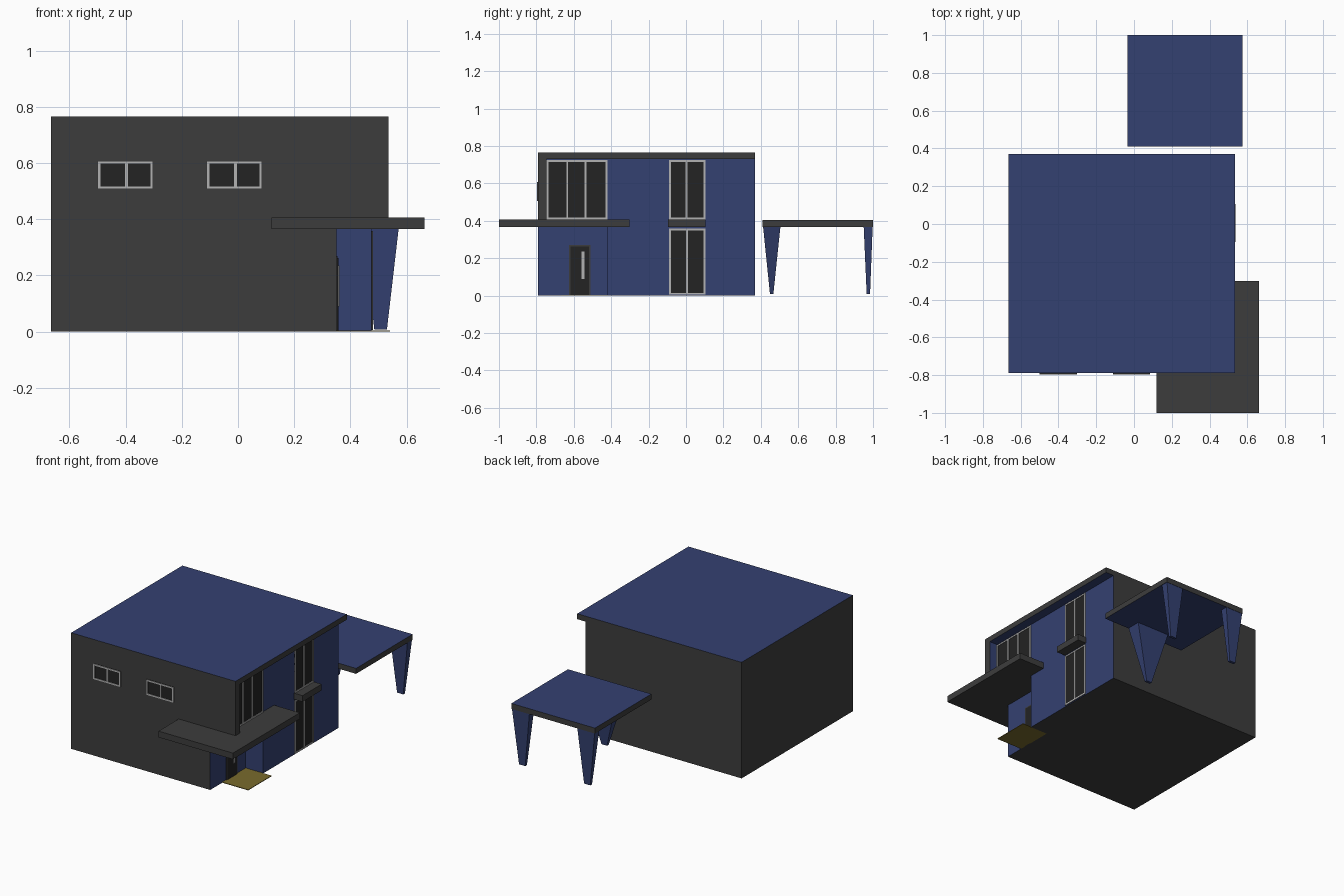
import bpy, bmesh

cube = bpy.data.objects.get("Cube")
if cube:
    bpy.data.objects.remove(cube, do_unlink=True)


def material(name, r, g, b):
    m = bpy.data.materials.new(name)
    m.use_nodes = True
    m.diffuse_color = (r, g, b, 1)
    m.node_tree.nodes["Principled BSDF"].inputs["Base Color"].default_value = (r, g, b, 1)
    return m


GREY = material("charcoal grey", 0.046, 0.046, 0.046)
BLUE = material("navy blue", 0.034, 0.052, 0.165)
GLASS = material("dark glass", 0.017, 0.017, 0.017)
FRAME = material("light frame grey", 0.45, 0.45, 0.45)
MAT = material("ochre", 0.19, 0.145, 0.026)


def finish(name, bm, mats, rule=None):
    bmesh.ops.recalc_face_normals(bm, faces=bm.faces)
    if rule:
        for f in bm.faces:
            f.material_index = int(rule(f.normal, f.calc_center_median()))
    mesh = bpy.data.meshes.new(name)
    bm.to_mesh(mesh)
    bm.free()
    for m in mats:
        mesh.materials.append(m)
    ob = bpy.data.objects.new(name, mesh)
    bpy.context.collection.objects.link(ob)
    return ob


def add_taper(bm, bottom, top, z0, z1):
    """Block between two rectangles given as (x0, x1, y0, y1)."""
    rings = []
    for (x0, x1, y0, y1), z in ((bottom, z0), (top, z1)):
        rings.append([bm.verts.new(p) for p in
                      ((x0, y0, z), (x1, y0, z), (x1, y1, z), (x0, y1, z))])
    lo, hi = rings
    bm.faces.new(lo[::-1])
    bm.faces.new(hi)
    for i in range(4):
        j = (i + 1) % 4
        bm.faces.new((lo[i], lo[j], hi[j], hi[i]))


def box(name, x, y, z, mats, rule=None):
    bm = bmesh.new()
    add_taper(bm, (*x, *y), (*x, *y), *z)
    return finish(name, bm, mats, rule)


def horizontal(n, c):
    return abs(n.z) > 0.5


def right_side(n, c):
    return n.x > 0.5


LEFT, RECESS, WALL, EAVE = -0.665, 0.35, 0.475, 0.535
FRONT, STEP, BACK = -0.79, -0.42, 0.37
SLAB = (0.366, 0.407)

# Lower storey with the entrance recess cut from its corner
bm = bmesh.new()
plan = [(LEFT, FRONT), (RECESS, FRONT), (RECESS, STEP),
        (WALL, STEP), (WALL, BACK), (LEFT, BACK)]
base = bm.faces.new([bm.verts.new((x, y, 0)) for x, y in plan])
up = bmesh.ops.extrude_face_region(bm, geom=[base])["geom"]
bmesh.ops.translate(bm, vec=(0, 0, 0.385),
                    verts=[v for v in up if isinstance(v, bmesh.types.BMVert)])
finish("lower_storey", bm, [GREY, BLUE],
       lambda n, c: n.x > 0.5 or (n.y < -0.5 and c.x > RECESS))

# Upper storey, front wall fin and roof
box("upper_storey", (LEFT, WALL), (FRONT, BACK), (0.385, 0.73), [GREY, BLUE], right_side)
box("front_fin", (WALL, EAVE), (FRONT, -0.745), (0.385, 0.73), [GREY, BLUE],
    lambda n, c: n.y > 0.5)
box("roof", (LEFT, EAVE), (FRONT, BACK), (0.73, 0.766), [GREY, BLUE], horizontal)

# Entrance canopy, window ledge and doormat
box("entrance_canopy", (0.12, 0.663), (-1.0, -0.302), SLAB, [GREY])
box("window_ledge", (WALL - 0.02, 0.538), (-0.095, 0.105), SLAB, [GREY])
box("doormat", (RECESS, 0.54), (-0.665, STEP), (0, 0.004), [MAT])


def window(name, side, wall, u, z, mullions, bar=0.01):
    """Glazing on a wall; u runs along x on the front and along y on the right side."""
    def piece(bm, u0, u1, z0, z1, depth):
        near, far = sorted((wall, wall + depth * (1 if side == "right" else -1)))
        rect = (near, far, u0, u1) if side == "right" else (u0, u1, near, far)
        add_taper(bm, rect, rect, z0, z1)

    bm = bmesh.new()
    piece(bm, *u, *z, 0.003)
    finish(name + "_glass", bm, [GLASS])
    bm = bmesh.new()
    for z0 in (z[0], z[1] - bar):
        piece(bm, *u, z0, z0 + bar, 0.006)
    for u0 in (u[0], u[1] - bar, *(m - bar / 2 for m in mullions)):
        piece(bm, u0, u0 + bar, z[0] + bar, z[1] - bar, 0.006)
    finish(name + "_frame", bm, [FRAME])


# Windows
window("front_window_a", "front", FRONT, (-0.50, -0.302), (0.507, 0.608), [-0.397])
window("front_window_b", "front", FRONT, (-0.112, 0.086), (0.507, 0.608), [-0.009])
window("lower_window", "right", WALL, (-0.09, 0.103), (0.005, 0.358), [0.005])
window("upper_window", "right", WALL, (-0.09, 0.103), (SLAB[1], 0.724), [0.002])
window("corner_window", "right", WALL, (-0.745, STEP), (SLAB[1], 0.724), [-0.635, -0.537])

# Entrance door
box("door_frame", (RECESS, RECESS + 0.004), (-0.625, -0.51), (0, 0.27), [GREY])
box("door", (RECESS, RECESS + 0.007), (-0.617, -0.518), (0.004, 0.262), [GLASS])
box("door_handle", (RECESS, RECESS + 0.012), (-0.558, -0.543), (0.09, 0.235), [FRAME])

# Carport roof on three tapering legs
box("carport_roof", (-0.035, 0.575), (0.41, 1.0), (0.368, 0.404), [GREY, BLUE], horizontal)
legs = {
    "carport_leg_middle": ((0.25, 0.29, 0.449, 0.467), (0.15, 0.39, 0.412, 0.505)),
    "carport_leg_back_left": ((0.485, 0.53, 0.966, 0.984), (0.445, 0.572, 0.95, 0.998)),
    "carport_leg_back_right": ((0.01, 0.055, 0.966, 0.984), (-0.032, 0.095, 0.95, 0.998)),
}
for name, (foot, head) in legs.items():
    bm = bmesh.new()
    add_taper(bm, foot, head, 0.008, 0.37)
    finish(name, bm, [BLUE])
